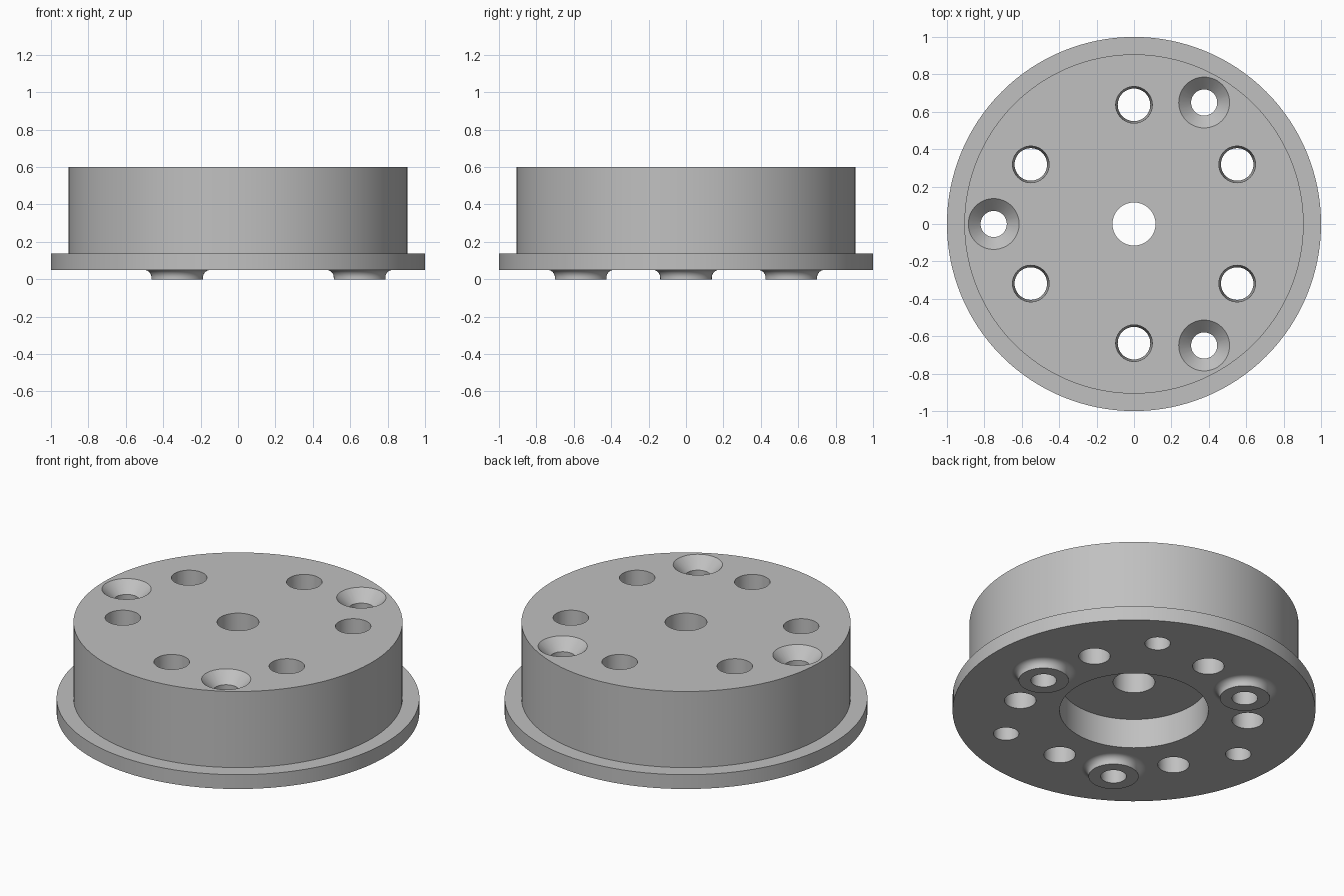
import bpy
import bmesh
from math import cos, sin, pi, radians

old = bpy.data.objects.get("Cube")
if old:
    bpy.data.objects.remove(old, do_unlink=True)

# Single plain grey
grey = bpy.data.materials.new("plain_grey")
grey.use_nodes = True
colour = (0.53, 0.53, 0.53, 1)
grey.diffuse_color = colour
grey.node_tree.nodes["Principled BSDF"].inputs["Base Color"].default_value = colour


def lathe(bm, profile, centre=(0, 0), sides=48, ring=False):
    """Turn (radius, height) points about a vertical axis; cap the ends or close as a ring."""
    loops = []
    for r, z in profile:
        loops.append([bm.verts.new((centre[0] + r * cos(2 * pi * i / sides),
                                    centre[1] + r * sin(2 * pi * i / sides), z))
                      for i in range(sides)])
    pairs = list(zip(loops, loops[1:]))
    if ring:
        pairs.append((loops[-1], loops[0]))
    else:
        bm.faces.new(loops[0])
        bm.faces.new(loops[-1])
    for a, b in pairs:
        for i in range(sides):
            j = (i + 1) % sides
            bm.faces.new((a[i], a[j], b[j], b[i]))


def polar(radius, start, count):
    angles = [radians(start) + 2 * pi * i / count for i in range(count)]
    return [(radius * cos(a), radius * sin(a)) for a in angles]


def make_object(name, bm):
    bmesh.ops.recalc_face_normals(bm, faces=bm.faces[:])
    mesh = bpy.data.meshes.new(name)
    bm.to_mesh(mesh)
    bm.free()
    mesh.materials.append(grey)
    obj = bpy.data.objects.new(name, mesh)
    bpy.context.collection.objects.link(obj)
    return obj


def combine(target, tool, operation):
    mod = target.modifiers.new(operation.lower(), 'BOOLEAN')
    mod.operation = operation
    mod.solver = 'EXACT'
    mod.object = tool
    bpy.context.view_layer.objects.active = target
    bpy.ops.object.modifier_apply(modifier=mod.name)
    bpy.data.objects.remove(tool, do_unlink=True)


BASE, TOP = 0.05, 0.6

# Flanged hub with centre bore and round recess underneath
bm = bmesh.new()
lathe(bm, [(0.41, BASE), (1, BASE), (1, 0.137), (0.907, 0.137), (0.907, TOP),
           (0.115, TOP), (0.115, 0.23), (0.41, 0.23)], sides=128, ring=True)
hub = make_object("flanged_hub", bm)

# Three raised bosses with filleted roots
boss_centres = polar(0.65, 0, 3)
fillet = 0.04
steps = [i * pi / 16 for i in range(9)]
boss_profile = [(0.138, 0)]
boss_profile += [(0.138 + fillet * (1 - cos(a)), BASE - fillet + fillet * sin(a)) for a in steps]
boss_profile.append((0.178, 0.1))
bm = bmesh.new()
for c in boss_centres:
    lathe(bm, boss_profile, c)
combine(hub, make_object("bosses", bm), 'UNION')

# All drilled holes
bm = bmesh.new()
for c in boss_centres:                      # blind holes in the bosses
    lathe(bm, [(0.071, -0.05), (0.071, 0.42)], c)
for c in polar(0.75, 60, 3):                # countersunk screw holes
    lathe(bm, [(0.07, 0), (0.07, TOP - 0.066), (0.136, TOP), (0.136, TOP + 0.05)], c)
for c in polar(0.637, 30, 6):               # slightly tapered through holes
    lathe(bm, [(0.087, 0), (0.087, BASE), (0.098, TOP), (0.098, TOP + 0.05)], c)
combine(hub, make_object("drills", bm), 'DIFFERENCE')

# Smooth round walls, crisp edges, flat plates
bpy.ops.object.select_all(action='DESELECT')
hub.select_set(True)
bpy.context.view_layer.objects.active = hub
bpy.ops.object.shade_smooth_by_angle(angle=radians(30))
weighted = hub.modifiers.new("flat_plates", 'WEIGHTED_NORMAL')
weighted.keep_sharp = True
